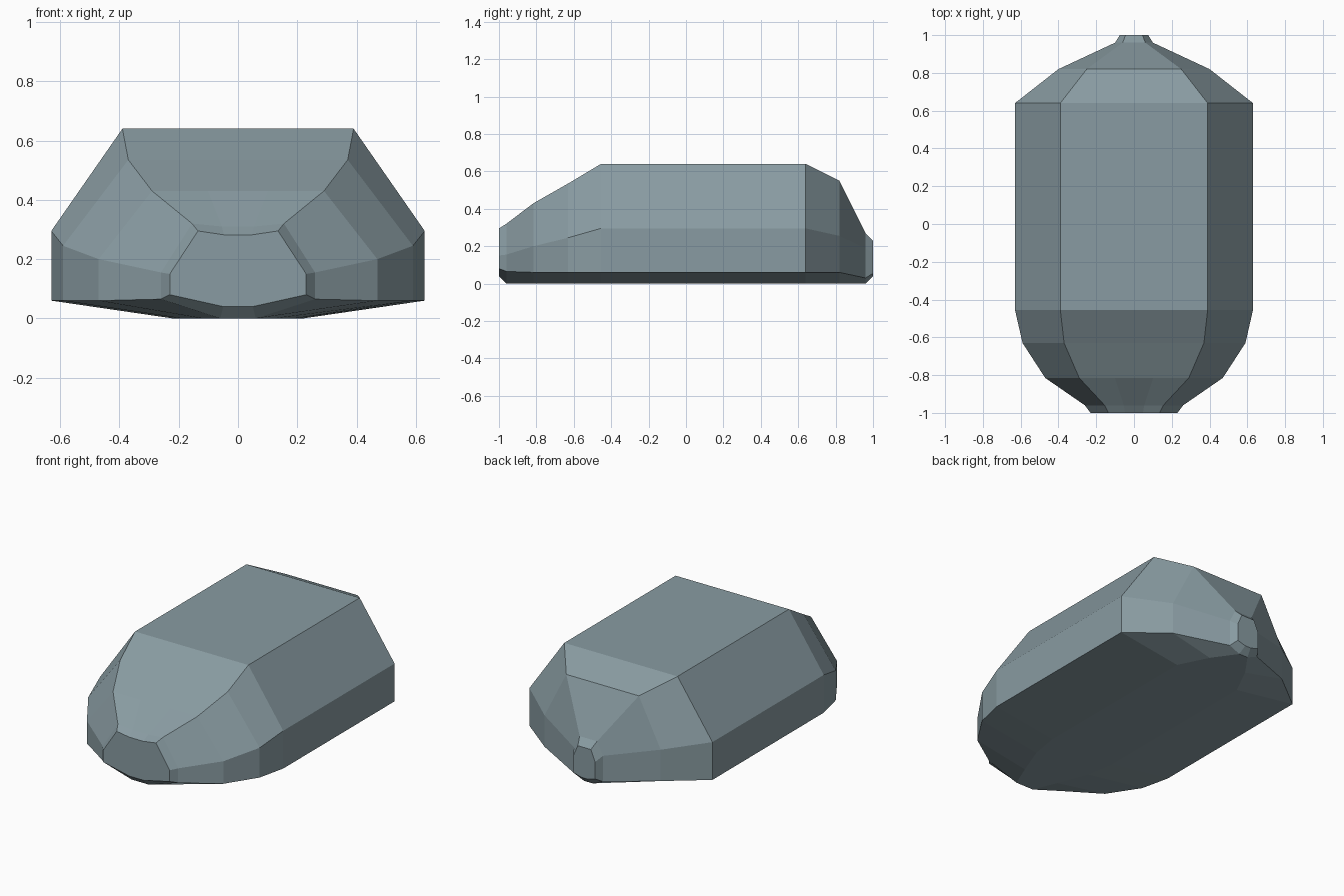
import bpy, bmesh

# Stations front to back:
# y, bottom half width, bottom z, side half width, lower z, upper z, top half width, top z, top dip
STATIONS = [
    (-1.00, 0.05, 0.04, 0.23, 0.08, 0.15, 0.135, 0.295, 0.013),
    (-0.96, 0.06, 0.00, 0.26, 0.065, 0.155, 0.155, 0.32, 0.010),
    (-0.815, 0.12, 0.00, 0.47, 0.06, 0.20, 0.29, 0.43, 0),
    (-0.63, 0.19, 0.00, 0.59, 0.06, 0.245, 0.37, 0.535, 0),
    (-0.455, 0.22, 0.00, 0.63, 0.06, 0.295, 0.39, 0.64, 0),
    (0.28, 0.22, 0.00, 0.63, 0.06, 0.295, 0.39, 0.64, 0),
    (0.64, 0.22, 0.00, 0.63, 0.06, 0.295, 0.39, 0.64, 0),
    (0.82, 0.13, 0.00, 0.40, 0.06, 0.255, 0.25, 0.55, 0),
    (0.96, 0.03, 0.00, 0.10, 0.03, 0.19, 0.06, 0.27, 0),
    (1.00, 0.02, 0.04, 0.075, 0.055, 0.16, 0.045, 0.23, 0),
]

# Hull: lofted mirrored cross-sections, capped at both ends
bm = bmesh.new()
rings = []
for y, bw, bz, w, lz, uz, tw, tz, dip in STATIONS:
    half = [(bw, bz), (w, lz), (w, uz), (tw, tz), (tw * 0.35, tz - dip)]
    loop = half + [(-x, z) for x, z in reversed(half)]
    rings.append([bm.verts.new((x, y, z)) for x, z in loop])
for a, b in zip(rings, rings[1:]):
    n = len(a)
    for i in range(n):
        j = (i + 1) % n
        bm.faces.new((a[i], a[j], b[j], b[i]))
bm.faces.new(rings[0])
bm.faces.new(rings[-1])
bmesh.ops.recalc_face_normals(bm, faces=bm.faces)

mesh = bpy.data.meshes.new("faceted_hull")
bm.to_mesh(mesh)
bm.free()
hull = bpy.data.objects.new("faceted_hull", mesh)
bpy.context.collection.objects.link(hull)

# Blue-grey paint
paint = bpy.data.materials.new("blue_grey")
paint.diffuse_color = (0.25, 0.33, 0.36, 1)
mesh.materials.append(paint)
